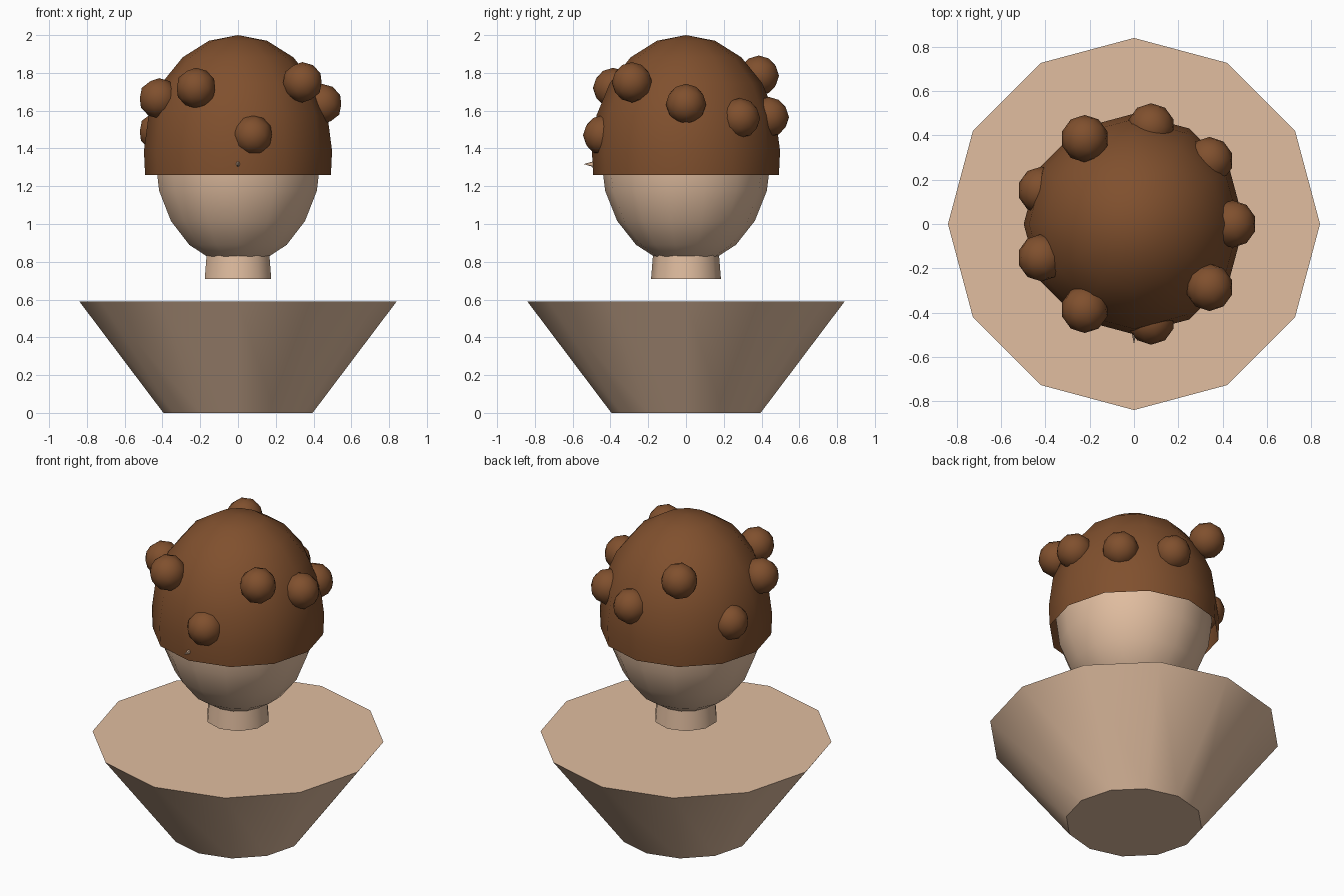
import bpy, bmesh, math
from mathutils import Matrix

if "Cube" in bpy.data.objects:
    bpy.data.objects.remove(bpy.data.objects["Cube"])


def material(name, rgb):
    m = bpy.data.materials.new(name)
    m.diffuse_color = (*rgb, 1)
    m.use_nodes = True
    m.node_tree.nodes["Principled BSDF"].inputs["Base Color"].default_value = m.diffuse_color
    return m


skin = material("skin", (0.75, 0.51, 0.35))
brown = material("brown_hair", (0.216, 0.08, 0.027))


def finish(name, bm, mat):
    bmesh.ops.recalc_face_normals(bm, faces=bm.faces)
    me = bpy.data.meshes.new(name)
    bm.to_mesh(me)
    bm.free()
    me.materials.append(mat)
    ob = bpy.data.objects.new(name, me)
    bpy.context.collection.objects.link(ob)
    bpy.ops.object.select_all(action='DESELECT')
    ob.select_set(True)
    bpy.context.view_layer.objects.active = ob
    bpy.ops.object.shade_smooth_by_angle(angle=math.radians(42))
    return ob


def frustum(name, sides, r1, r2, z1, z2, mat):
    bm = bmesh.new()
    bmesh.ops.create_cone(bm, cap_ends=True, segments=sides, radius1=r1, radius2=r2,
                          depth=z2 - z1, matrix=Matrix.Translation((0, 0, (z1 + z2) / 2)))
    return finish(name, bm, mat)


# Torso and neck
frustum("torso", 12, 0.395, 0.84, 0.0, 0.59, skin)
frustum("neck", 10, 0.185, 0.167, 0.71, 0.93, skin)

# Egg-shaped head
bm = bmesh.new()
bmesh.ops.create_uvsphere(bm, u_segments=14, v_segments=10, radius=1,
                          matrix=Matrix.Translation((0, 0, 1.351)) @ Matrix.Diagonal((0.45, 0.45, 0.57, 1)))
finish("head", bm, skin)

# Hair cap: open shell, lathed from a rim and an elliptical dome
SIDES = 12
profile = [(0.492, 1.26)] + [(0.498 * math.cos(math.radians(a)), 1.386 + 0.614 * math.sin(math.radians(a)))
                             for a in range(0, 90, 18)]
bm = bmesh.new()
rings = [[bm.verts.new((r * math.cos(i * math.tau / SIDES), r * math.sin(i * math.tau / SIDES), z))
          for i in range(SIDES)] for r, z in profile]
top = bm.verts.new((0, 0, 2.0))
for i in range(SIDES):
    j = (i + 1) % SIDES
    for a, b in zip(rings, rings[1:]):
        bm.faces.new((a[i], a[j], b[j], b[i]))
    bm.faces.new((rings[-1][i], rings[-1][j], top))
finish("hair_cap", bm, brown)

# Nine curls around the cap at varied heights
heights = [1.635, 1.56, 1.566, 1.785, 1.49, 1.665, 1.72, 1.47, 1.75]
for k, z in enumerate(heights):
    a = math.radians(40 * k)
    bm = bmesh.new()
    bmesh.ops.create_icosphere(bm, subdivisions=2, radius=0.107,
                               matrix=Matrix.Translation((0.445 * math.cos(a), 0.445 * math.sin(a), z)))
    finish(f"curl_{k + 1}", bm, brown)

# Small pointed nose
bm = bmesh.new()
bmesh.ops.create_cone(bm, cap_ends=True, segments=8, radius1=0.032, radius2=0, depth=0.11,
                      matrix=Matrix.Translation((0, -0.487, 1.317)) @ Matrix.Diagonal((0.7, 1, 1, 1))
                      @ Matrix.Rotation(math.radians(90), 4, 'X'))
finish("nose", bm, skin)
